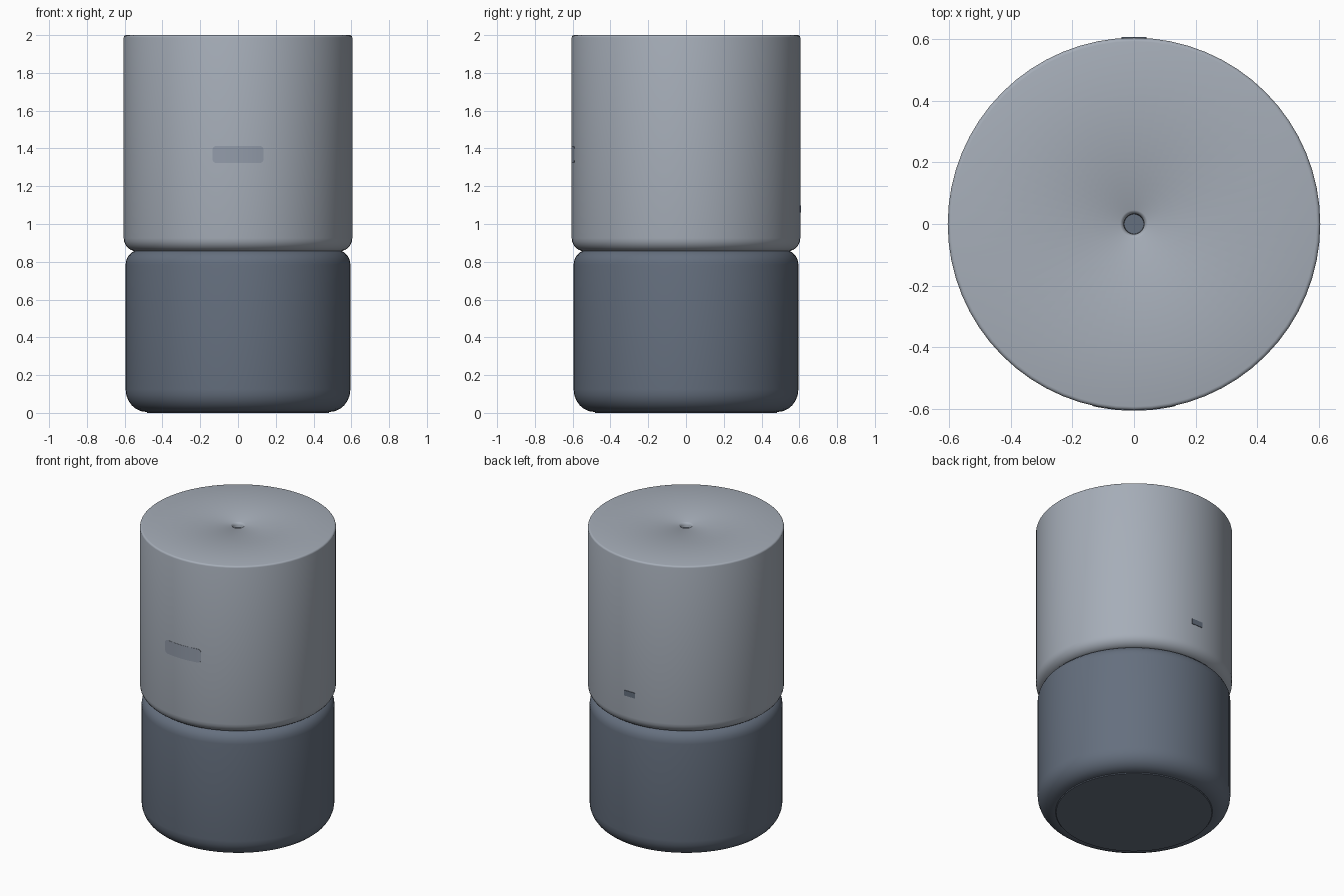
import bpy, bmesh, math
from math import pi, sin, cos

if "Cube" in bpy.data.objects:
    bpy.data.objects.remove(bpy.data.objects["Cube"])

SEG = 64


def material(name, rgb):
    m = bpy.data.materials.new(name)
    m.diffuse_color = (*rgb, 1)
    m.use_nodes = True
    m.node_tree.nodes["Principled BSDF"].inputs["Base Color"].default_value = m.diffuse_color
    return m


LIGHT = material("light_shell", (0.38, 0.42, 0.48))
DARK = material("dark_shell", (0.13, 0.16, 0.21))
MID = material("label_grey", (0.29, 0.33, 0.40))


def finish(bm, name, mat, angle=40):
    bmesh.ops.remove_doubles(bm, verts=bm.verts, dist=1e-5)
    bmesh.ops.recalc_face_normals(bm, faces=bm.faces)
    me = bpy.data.meshes.new(name)
    bm.to_mesh(me)
    bm.free()
    ob = bpy.data.objects.new(name, me)
    bpy.context.collection.objects.link(ob)
    me.materials.append(mat)
    bpy.ops.object.select_all(action='DESELECT')
    ob.select_set(True)
    bpy.context.view_layer.objects.active = ob
    bpy.ops.object.shade_smooth_by_angle(angle=math.radians(angle))
    return ob


def lathe(name, profile, mat):
    # revolve (radius, z) points, closing both ends with a cap
    bm = bmesh.new()
    rings = [[bm.verts.new((r * cos(2 * pi * i / SEG), r * sin(2 * pi * i / SEG), z))
              for i in range(SEG)] for r, z in profile]
    for a, b in zip(rings, rings[1:]):
        for i in range(SEG):
            j = (i + 1) % SEG
            bm.faces.new((a[i], a[j], b[j], b[i]))
    bm.faces.new(rings[0])
    bm.faces.new(rings[-1])
    return finish(bm, name, mat)


def arc(cr, cz, rr, rz, a0, a1, n):
    return [(cr + rr * cos(math.radians(a0 + (a1 - a0) * k / n)),
             cz + rz * sin(math.radians(a0 + (a1 - a0) * k / n))) for k in range(n + 1)]


# lower body: rounded at the bottom and at the shoulder under the upper shell
lathe("lower_body",
      arc(0.485, 0.125, 0.11, 0.12, -90, 0, 6)
      + arc(0.515, 0.785, 0.08, 0.08, 0, 90, 5) + [(0.50, 0.87)], DARK)
# flat foot pad
lathe("foot_pad", [(0.48, 0.0), (0.485, 0.006)], DARK)

# upper shell with rounded lower edge, tight top edge and a central dimple hole
lathe("upper_shell",
      [(0.45, 0.855)] + arc(0.535, 0.925, 0.07, 0.07, -90, 0, 6)
      + arc(0.593, 1.988, 0.012, 0.012, 0, 90, 3)
      + [(0.045, 2.0), (0.038, 1.996), (0.033, 1.985), (0.032, 1.95)], LIGHT)

# button at the bottom of the top hole
lathe("top_button", [(0.032, 1.95), (0.032, 1.97)], DARK)

# front label: rounded rectangle wrapped around the shell
bm = bmesh.new()
HW, HH, CR, ZC = 0.135, 0.046, 0.022, 1.368
corner = [HW - CR + CR * sin(pi / 2 * k / 4) for k in range(5)]
xs = sorted([-x for x in corner] + [-0.085, -0.06, -0.03, 0, 0.03, 0.06, 0.085] + corner)
cols = []
for x in xs:
    d = max(0, abs(x) - (HW - CR))
    h = HH - CR + math.sqrt(max(0, CR * CR - d * d))
    cols.append([bm.verts.new((x, -math.sqrt(r * r - x * x), ZC + s * h))
                 for r, s in ((0.6065, -1), (0.6065, 1), (0.597, 1), (0.597, -1))])
for a, b in zip(cols, cols[1:]):
    for i in range(4):
        j = (i + 1) % 4
        bm.faces.new((a[i], a[j], b[j], b[i]))
bm.faces.new(cols[0])
bm.faces.new(cols[-1])
finish(bm, "front_label", MID)

# small connector at the back
bm = bmesh.new()
bmesh.ops.create_cube(bm, size=1)
for v in bm.verts:
    v.co = (v.co.x * 0.08, 0.594 + v.co.y * 0.028, 1.08 + v.co.z * 0.036)
finish(bm, "rear_port", DARK)
